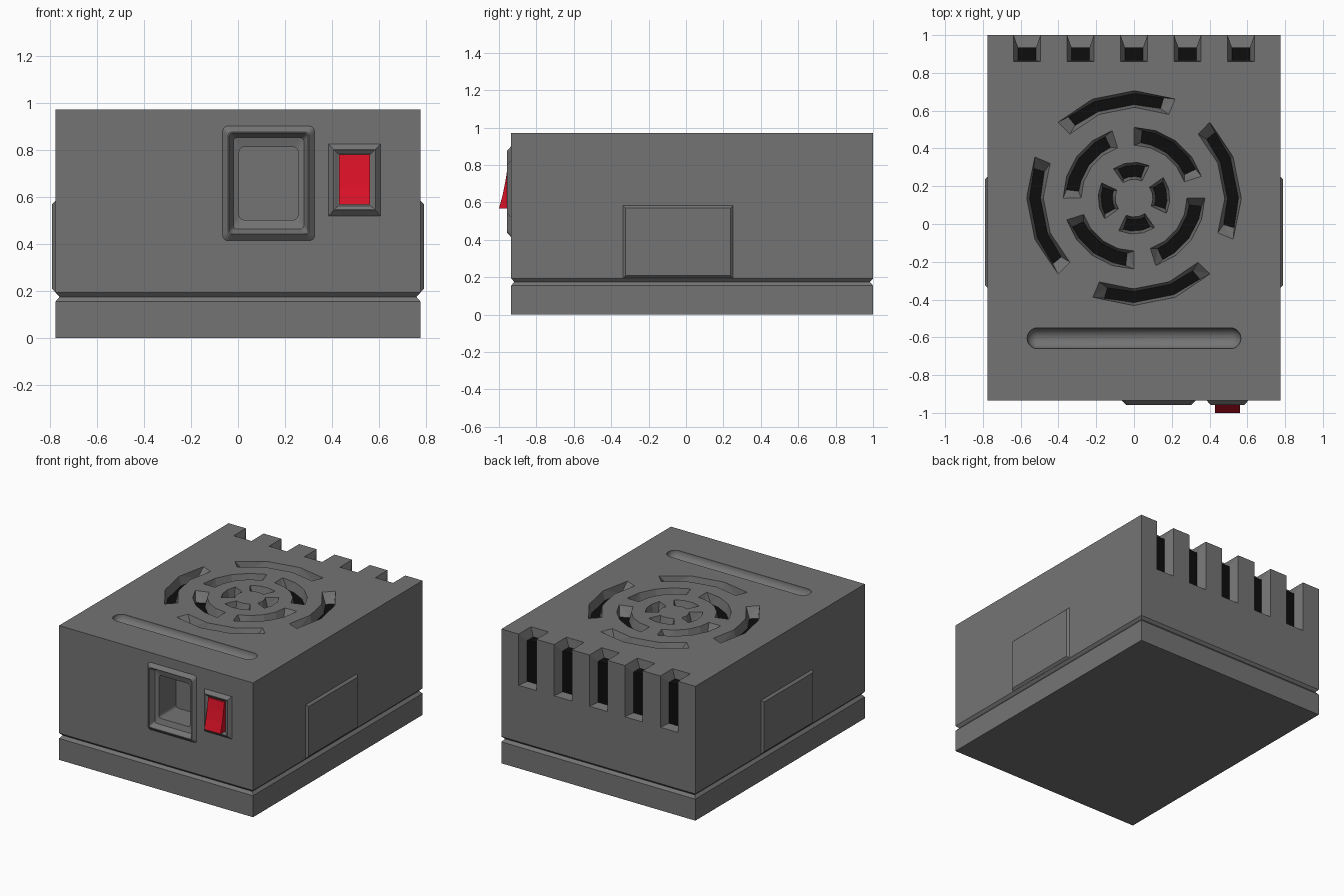
import bpy, bmesh
from math import cos, sin, radians, pi
from mathutils import Matrix, Vector

if "Cube" in bpy.data.objects:
    bpy.data.objects.remove(bpy.data.objects["Cube"], do_unlink=True)


def material(name, rgb):
    m = bpy.data.materials.new(name)
    m.use_nodes = True
    m.diffuse_color = (*rgb, 1)
    m.node_tree.nodes["Principled BSDF"].inputs["Base Color"].default_value = (*rgb, 1)
    return m


GREY = material("grey plastic", (0.175, 0.175, 0.175))
BLACK = material("black interior", (0.004, 0.004, 0.004))
RED = material("red switch", (0.7, 0.006, 0.02))


def finish(name, bm, *mats):
    mesh = bpy.data.meshes.new(name)
    bm.to_mesh(mesh)
    bm.free()
    for m in mats:
        mesh.materials.append(m)
    ob = bpy.data.objects.new(name, mesh)
    bpy.context.collection.objects.link(ob)
    return ob


def rect(w, h, r=0.0):
    """Counter-clockwise rectangle of half sizes w, h with corner radius r."""
    if r == 0:
        return [(w, h), (-w, h), (-w, -h), (w, -h)]
    pts = []
    for k, (sx, sy) in enumerate([(1, 1), (-1, 1), (-1, -1), (1, -1)]):
        for a in (0, 30, 60, 90):
            t = radians(a + 90 * k)
            pts.append((sx * (w - r) + r * cos(t), sy * (h - r) + r * sin(t)))
    return pts


def loft(bm, rings, base_cap=False):
    """Skin successive rings and close the last one."""
    loops = [[bm.verts.new(p) for p in ring] for ring in rings]
    n = len(loops[0])
    for a, b in zip(loops, loops[1:]):
        for i in range(n):
            j = (i + 1) % n
            bm.faces.new((a[i], a[j], b[j], b[i]))
    bm.faces.new(loops[-1])
    if base_cap:
        bm.faces.new(loops[0][::-1])


def front_part(name, cx, cz, steps):
    """Moulding on the front: steps of (half width, half height, radius, y)."""
    bm = bmesh.new()
    loft(bm, [[(cx + u, y, cz + v) for u, v in rect(w, h, r)] for w, h, r, y in steps])
    return finish(name, bm, GREY)


def tapered_cut(bm, sections):
    """Opening through the wall: each section is two outer and two inner points."""
    secs = []
    for a, b, c, d in sections:
        a, b, c, d = map(Vector, (a, b, c, d))
        # push the mouth slightly beyond the wall along the taper
        secs.append([bm.verts.new(p) for p in (d + (a - d) * 1.1, c + (b - c) * 1.1, c, d)])
    faces = [bm.faces.new(secs[0]), bm.faces.new(secs[-1][::-1])]
    for s, t in zip(secs, secs[1:]):
        for i in range(4):
            j = (i + 1) % 4
            f = bm.faces.new((s[i], s[j], t[j], t[i]))
            f.material_index = 1 if i == 2 else 0
            faces.append(f)
    bmesh.ops.triangulate(bm, faces=faces)


# Housing with a V groove around it
TOP, FRONT, BACK, HALF = 0.97, -0.935, 1.0, 0.775
MID, LENGTH = (FRONT + BACK) / 2, (BACK - FRONT) / 2
bm = bmesh.new()
loft(bm, [[(u, MID + v, z) for u, v in rect(HALF - i, LENGTH - i)]
          for z, i in [(0, 0), (0.155, 0), (0.175, 0.017), (0.193, 0), (TOP, 0)]], True)
housing = finish("housing", bm, GREY, BLACK)

# Cutters: fan vents in three rings
WALL = 0.065
bm = bmesh.new()
CY = 0.137


def polar(r, deg, z):
    return (r * cos(radians(deg)), CY + r * sin(radians(deg)), z)


for r0, r1, start, span, segs, end in [(0.1, 0.19, 65, 60, 3, 6),
                                       (0.28, 0.375, 18, 72, 4, 7),
                                       (0.48, 0.568, 67.5, 67.5, 3, 6)]:
    for k in range(4):
        secs = []
        for i in range(segs + 1):
            a = start + 90 * k + span * i / segs
            low = a + (end if i == 0 else -end if i == segs else 0)
            secs.append((polar(r0, a, TOP), polar(r1, a, TOP),
                         polar(r1 - 0.015, low, TOP - WALL),
                         polar(r0 + 0.015, low, TOP - WALL)))
        tapered_cut(bm, secs)

# Cutters: slots wrapping over the back top edge
OUT, INN = 0.071, 0.048
outer = [(0.86, TOP), (BACK, TOP), (BACK, 0.6)]
inner = [(0.865, TOP - WALL), (BACK - WALL, TOP - WALL), (BACK - WALL, 0.61)]
for k in range(-2, 3):
    x = k * 0.283
    tapered_cut(bm, [((x - OUT, *p), (x + OUT, *p), (x + INN, *q), (x - INN, *q))
                     for p, q in zip(outer, inner)])

# Cutter: rounded finger groove on the top
GROOVE_Y, RAD = -0.605, 0.056
ball = bmesh.ops.create_uvsphere(bm, u_segments=24, v_segments=13, radius=RAD,
                                 matrix=Matrix.Rotation(pi / 2, 4, "Y"))["verts"]
for v in ball:
    v.co += Vector((0.51 if v.co.x > 0 else -0.51, GROOVE_Y, TOP - 0.002))

# Cutter: socket cavity
SX, SZ = 0.13, 0.657
cavity = Matrix.Translation((SX, -0.83, SZ)) @ Matrix.Diagonal((0.34, 0.27, 0.43, 1))
bmesh.ops.create_cube(bm, size=1, matrix=cavity)
bmesh.ops.recalc_face_normals(bm, faces=bm.faces[:])
cutter = finish("cutter", bm, GREY, BLACK)
cutter.hide_render = True

mod = housing.modifiers.new("openings", "BOOLEAN")
mod.operation = "DIFFERENCE"
mod.solver = "EXACT"
mod.object = cutter
bpy.context.view_layer.objects.active = housing
housing.select_set(True)
bpy.ops.object.modifier_apply(modifier=mod.name)
bpy.data.objects.remove(cutter, do_unlink=True)
for p in housing.data.polygons:
    c = p.center
    p.use_smooth = abs(c.y - GROOVE_Y) < 0.06 and 0.9 < c.z < TOP - 0.0005

# Power socket with raised rim and deep rounded well
front_part("power_socket", SX, SZ, [
    (0.195, 0.243, 0.02, FRONT), (0.172, 0.218, 0.015, -0.958),
    (0.168, 0.214, 0.015, -0.958), (0.15, 0.194, 0.015, -0.92),
    (0.125, 0.155, 0.02, -0.91), (0.125, 0.155, 0.02, -0.715)])

# Switch frame and rocker
front_part("switch_frame", 0.495, 0.672, [
    (0.11, 0.153, 0, FRONT), (0.09, 0.13, 0, -0.957),
    (0.086, 0.126, 0, -0.957), (0.068, 0.11, 0, -0.945)])
bm = bmesh.new()
profile = [(-0.93, 0.78), (-0.955, 0.78), (-0.966, 0.71), (-0.98, 0.64),
           (-1.0, 0.567), (-0.93, 0.567)]
loft(bm, [[(x, y, z) for y, z in profile] for x in (0.43, 0.56)], True)
finish("switch_rocker", bm, RED)

# Bevelled plates on both sides
bm = bmesh.new()
loft(bm, [[(x, -0.043 + u, 0.389 + v) for u, v in rect(0.294 - i, 0.194 - i)]
          for x, i in [(HALF, 0), (0.79, 0.014)]])
plate = finish("side_plates", bm, GREY)
plate.modifiers.new("mirror", "MIRROR")
